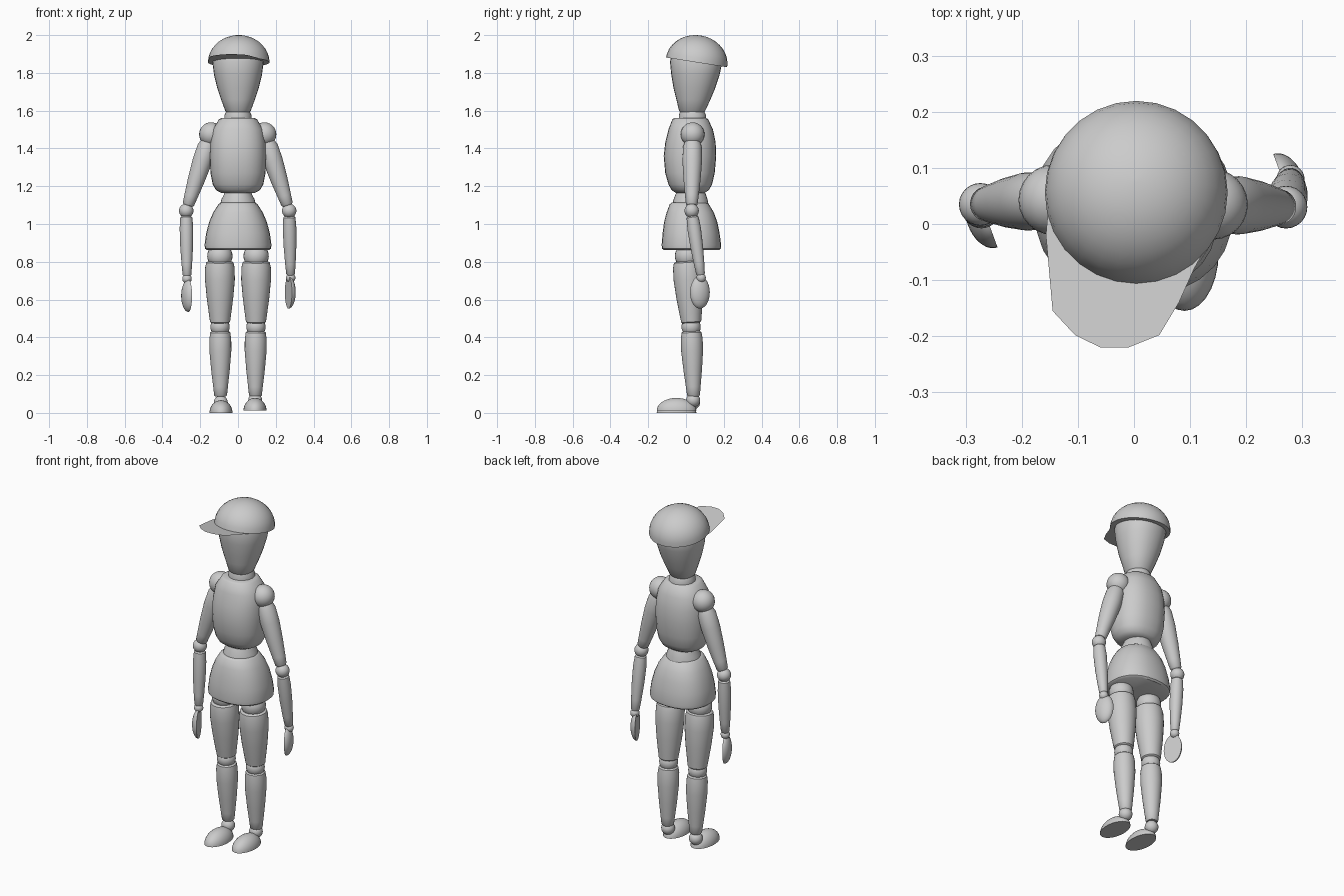
import bpy, bmesh
from math import sin, cos, pi
from mathutils import Matrix, Vector

if "Cube" in bpy.data.objects:
    bpy.data.objects.remove(bpy.data.objects["Cube"])


def finish(name, bm):
    bmesh.ops.recalc_face_normals(bm, faces=bm.faces)
    me = bpy.data.meshes.new(name)
    bm.to_mesh(me)
    bm.free()
    ob = bpy.data.objects.new(name, me)
    bpy.context.collection.objects.link(ob)
    bpy.ops.object.select_all(action='DESELECT')
    ob.select_set(True)
    bpy.context.view_layer.objects.active = ob
    bpy.ops.object.shade_smooth_by_angle(angle=0.7)
    return ob


def loft(name, rings, matrix=Matrix(), power=2.0, n=28):
    """Skin rings of (z, half width x, y min, y max), capped at both ends."""
    bm = bmesh.new()
    loops = []
    for z, rx, y0, y1 in rings:
        loop = []
        for i in range(n):
            a = 2 * pi * i / n
            c, s = cos(a), sin(a)
            px = abs(c) ** (2 / power) * (1 if c > 0 else -1)
            py = abs(s) ** (2 / power) * (1 if s > 0 else -1)
            p = Vector((rx * px, (y0 + y1) / 2 + (y1 - y0) / 2 * py, z))
            loop.append(bm.verts.new(matrix @ p))
        loops.append(loop)
    for a, b in zip(loops, loops[1:]):
        for i in range(n):
            j = (i + 1) % n
            bm.faces.new((a[i], a[j], b[j], b[i]))
    bm.faces.new(loops[0])
    bm.faces.new(loops[-1])
    return finish(name, bm)


def ball(name, loc, r):
    bm = bmesh.new()
    bmesh.ops.create_uvsphere(bm, u_segments=24, v_segments=14, radius=r,
                              matrix=Matrix.Translation(loc))
    return finish(name, bm)


def half_ball(name, loc, size, rot=Matrix()):
    """Flat-bottomed dome: base in local xy, bulging along local z."""
    angles = [pi / 2 * k / 9 for k in range(9)] + [1.54]
    rings = [(sin(a), cos(a), -cos(a), cos(a)) for a in angles]
    m = Matrix.Translation(loc) @ rot.to_4x4() @ Matrix.Diagonal((*size, 1))
    return loft(name, rings, m)


def limb(name, a, b, profile):
    """Turned limb from a to b; profile is (fraction, radius)."""
    a, b = Vector(a), Vector(b)
    d = b - a
    m = Matrix.Translation(a) @ d.to_track_quat('Z', 'Y').to_matrix().to_4x4()
    return loft(name, [(t * d.length, r, -r, r) for t, r in profile], m)


# Head and neck
loft("head", [(1.592, .06, -.03, .095), (1.6, .068, -.037, .102), (1.66, .09, -.051, .13),
              (1.72, .11, -.066, .155), (1.79, .127, -.078, .178), (1.86, .136, -.085, .193),
              (1.88, .13, -.08, .185)], power=2.15)
loft("neck", [(1.54, .07, -.037, .106), (1.575, .072, -.038, .107), (1.6, .06, -.03, .095)])

# Cap: tilted dome and flat brim in the same plane
tilt = Matrix.Rotation(-.157, 3, 'X')
half_ball("cap_dome", (.004, .056, 1.8556), (.163, .164, .144), tilt)
brim = [(-.15, .06), (-.157, -.02), (-.145, -.155), (-.105, -.198), (-.06, -.22), (-.01, -.22),
        (.045, -.198), (.08, -.14), (.107, -.08), (.14, -.02), (.14, .06)]
bm = bmesh.new()
bm.faces.new([bm.verts.new((x, y, 1.83 + (.217 - y) * .158)) for x, y in brim])
finish("cap_brim", bm)

# Torso, waist and pelvis
loft("torso", [(1.562, .085, -.06, .105), (1.555, .1, -.072, .117), (1.5, .135, -.093, .143),
               (1.43, .147, -.11, .157), (1.36, .15, -.118, .16), (1.27, .146, -.11, .152),
               (1.21, .134, -.093, .138), (1.18, .117, -.076, .122), (1.165, .09, -.055, .1)], power=2.3)
loft("waist", [(1.18, .066, -.045, .095), (1.155, .075, -.056, .106), (1.13, .088, -.066, .114),
               (1.1, .096, -.073, .12)])
loft("pelvis", [(1.113, .09, -.075, .11), (1.105, .103, -.086, .121), (1.06, .132, -.103, .148),
                (1.01, .153, -.116, .166), (.95, .169, -.124, .178), (.89, .177, -.129, .186),
                (.87, .175, -.127, .184), (.862, .165, -.118, .175)], power=2.3)

# Legs: the right foot stands a touch higher
thigh = [(0, .062), (.02, .072), (.1, .078), (.3, .079), (.6, .07), (.85, .059), (.98, .053), (1, .045)]
shin = [(0, .045), (.02, .053), (.12, .058), (.3, .058), (.6, .049), (.85, .039), (.98, .034), (1, .028)]
for side, s, lift in (("left", -1, 0), ("right", 1, .012)):
    ball(side + "_hip", (.096 * s, .008, .83), .067)
    limb(side + "_thigh", (.096 * s, .007, .803), (.095 * s, .028, .475), thigh)
    ball(side + "_knee", (.095 * s, .027, .455), .051)
    limb(side + "_shin", (.094 * s, .029, .432), (.092 * s, .04, .087), shin)
    ball(side + "_ankle", (.091 * s, .038, .055 + lift), .037)
    half_ball(side + "_foot", (.09 * s, -.05, lift), (.061, .105, .067))

# Arms: shoulder, elbow, wrist and palm positions per side
upper = [(0, .04), (.08, .05), (.3, .052), (.6, .045), (.85, .036), (.98, .031), (1, .025)]
fore = [(0, .025), (.02, .032), (.2, .036), (.5, .034), (.8, .028), (.98, .023), (1, .018)]
arms = (("left", (-.143, .043, 1.475), (-.274, .035, 1.07), (-.27, .018, .71), (-.262, .01, .62), 180),
        ("right", (.14, .035, 1.475), (.271, .03, 1.07), (.279, .08, .715), (.267, .073, .638), 0))
for side, sh, el, wr, palm, turn in arms:
    sh, el, wr = Vector(sh), Vector(el), Vector(wr)
    ball(side + "_shoulder", sh, .063)
    limb(side + "_upper_arm", sh.lerp(el, .1), sh.lerp(el, .93), upper)
    ball(side + "_elbow", el, .038)
    limb(side + "_forearm", el.lerp(wr, .08), el.lerp(wr, .96), fore)
    ball(side + "_wrist", wr, .025)
    yaw = Matrix.Rotation((turn + 20) * pi / 180, 3, 'Z')
    half_ball(side + "_hand", palm, (.086, .055, .036), yaw @ Matrix.Rotation(pi / 2, 3, 'Y'))
